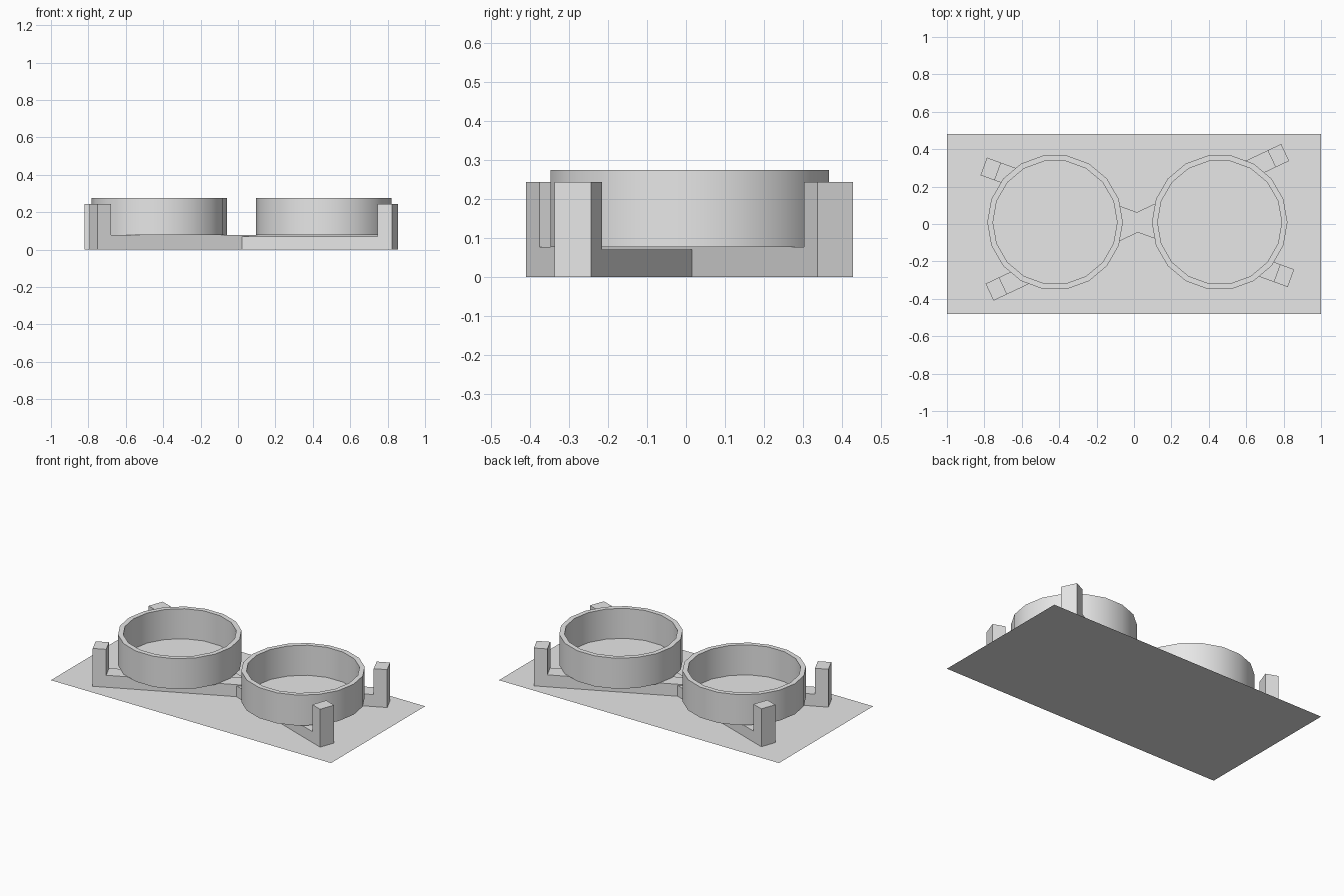
import bpy, bmesh, math
from mathutils import Matrix

cube = bpy.data.objects.get("Cube")
if cube:
    bpy.data.objects.remove(cube, do_unlink=True)

GREY = (0.8, 0.8, 0.8, 1)
grey = bpy.data.materials.new("plain grey")
grey.use_nodes = True
grey.diffuse_color = GREY
grey.node_tree.nodes["Principled BSDF"].inputs["Base Color"].default_value = GREY

CX, CY = 0.018, 0.009      # where the two bars cross


def add_object(name, bm):
    bmesh.ops.recalc_face_normals(bm, faces=bm.faces)
    mesh = bpy.data.meshes.new(name)
    bm.to_mesh(mesh)
    bm.free()
    mesh.materials.append(grey)
    obj = bpy.data.objects.new(name, mesh)
    bpy.context.collection.objects.link(obj)
    return obj


def add_bar(name, angle, top, half=0.874, width=0.1, post=0.08, height=0.245):
    """Flat bar with an upright post at each end, extruded from a U profile."""
    right = [(half, 0.0005), (half, height), (half - post, height), (half - post, top)]
    profile = right + [(-x, z) for x, z in reversed(right)]
    bm = bmesh.new()
    face = bm.faces.new([bm.verts.new((x, -width / 2, z)) for x, z in profile])
    extruded = bmesh.ops.extrude_face_region(bm, geom=[face])["geom"]
    bmesh.ops.translate(bm, vec=(0, width, 0),
                        verts=[v for v in extruded if isinstance(v, bmesh.types.BMVert)])
    bm.transform(Matrix.Translation((CX, CY, 0)) @ Matrix.Rotation(math.radians(angle), 4, "Z"))
    return add_object(name, bm)


def add_cup(name, x, sides=18, outer=0.3625, inner=0.332, base=0.078, floor=0.081, rim=0.275):
    """Open round cup with a thin floor, lathed from rings."""
    bm = bmesh.new()
    rings = []
    for r, z in [(outer, base), (outer, rim), (inner, rim), (inner, floor)]:
        rings.append([bm.verts.new((x + r * math.cos(math.tau * i / sides),
                                    CY + r * math.sin(math.tau * i / sides), z))
                      for i in range(sides)])
    for a, b in zip(rings, rings[1:]):
        for i in range(sides):
            j = (i + 1) % sides
            bm.faces.new((a[i], a[j], b[j], b[i]))
    bm.faces.new(rings[0])
    bm.faces.new(rings[-1])
    obj = add_object(name, bm)
    bpy.ops.object.select_all(action="DESELECT")
    obj.select_set(True)
    bpy.context.view_layer.objects.active = obj
    bpy.ops.object.shade_smooth_by_angle(angle=math.radians(35))
    return obj


# Base sheet
bm = bmesh.new()
bmesh.ops.create_grid(bm, x_segments=1, y_segments=1, size=1,
                      matrix=Matrix.Diagonal((1, 0.48, 1, 1)))
add_object("base_sheet", bm)

# Crossed bars with end posts
add_bar("lower_cross_bar", -20, 0.071)
add_bar("upper_cross_bar", 25.3, 0.078)

# Cups
for label, side in (("right", -1), ("left", 1)):
    add_cup(label + "_cup", CX + side * 0.44)
